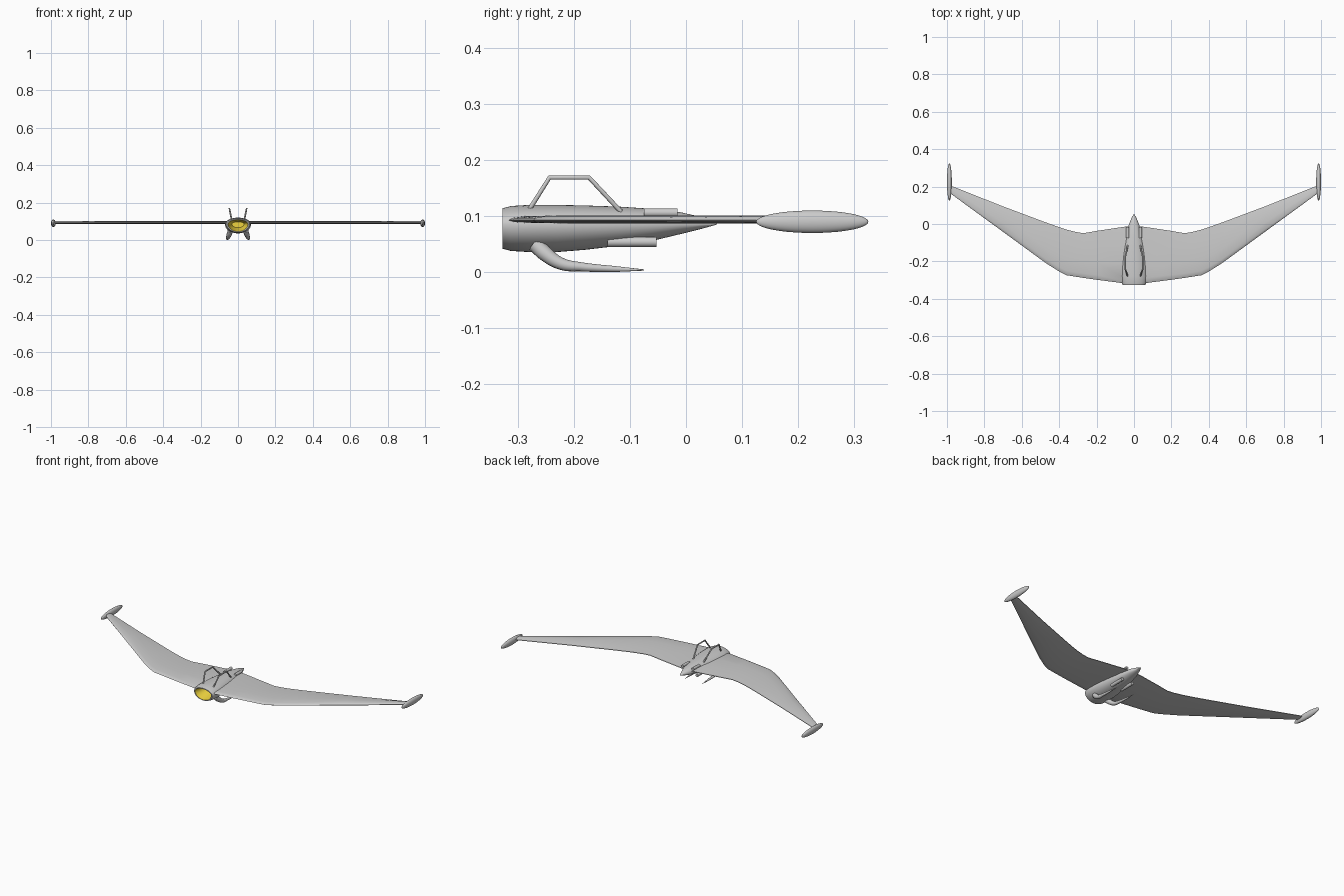
import bpy, bmesh
from math import sin, cos, pi, radians

if "Cube" in bpy.data.objects:
    bpy.data.objects.remove(bpy.data.objects["Cube"])


def finish(ob, angle=35):
    bpy.ops.object.select_all(action='DESELECT')
    ob.select_set(True)
    bpy.context.view_layer.objects.active = ob
    bpy.ops.object.shade_smooth_by_angle(angle=radians(angle))
    return ob


def loft(name, rings, cap=(True, True), mirror=False, angle=35, flip=False):
    bm = bmesh.new()
    rows = [[bm.verts.new(p) for p in r] for r in rings]
    n = len(rows[0])
    for a, b in zip(rows, rows[1:]):
        for i in range(n):
            bm.faces.new((a[i], a[(i + 1) % n], b[(i + 1) % n], b[i]))
    if cap[0]:
        bm.faces.new(rows[0][::-1])
    if cap[1]:
        bm.faces.new(rows[-1])
    bmesh.ops.recalc_face_normals(bm, faces=bm.faces)
    if flip:
        bmesh.ops.reverse_faces(bm, faces=bm.faces)
    me = bpy.data.meshes.new(name)
    bm.to_mesh(me)
    bm.free()
    ob = bpy.data.objects.new(name, me)
    bpy.context.collection.objects.link(ob)
    if mirror:
        ob.modifiers.new("mirror", 'MIRROR').use_axis[0] = True
    return finish(ob, angle)


def hull_ring(y, w, top, bottom, zc=0.085, n=40):
    # upper and lower half ellipses sharing one waterline
    ring = []
    for i in range(n):
        a = 2 * pi * i / n
        h = (top - zc) if sin(a) >= 0 else (zc - bottom)
        ring.append((w * cos(a), y, zc + h * sin(a)))
    return ring


def tube(name, points, bezier=False):
    # points are (x, y, z, radius)
    cu = bpy.data.curves.new(name, 'CURVE')
    cu.dimensions = '3D'
    cu.bevel_depth = 1.0
    cu.bevel_resolution = 4
    cu.use_fill_caps = True
    sp = cu.splines.new('BEZIER' if bezier else 'POLY')
    pts = sp.bezier_points if bezier else sp.points
    pts.add(len(points) - 1)
    for p, (x, y, z, r) in zip(pts, points):
        p.co = (x, y, z) if bezier else (x, y, z, 1)
        p.radius = r
        if bezier:
            p.handle_left_type = p.handle_right_type = 'AUTO'
    ob = bpy.data.objects.new(name, cu)
    bpy.context.collection.objects.link(ob)
    bpy.ops.object.select_all(action='DESELECT')
    ob.select_set(True)
    bpy.context.view_layer.objects.active = ob
    bpy.ops.object.convert(target='MESH')
    return finish(bpy.context.view_layer.objects.active, 40)


# Fuselage shell: (y, half width, top, bottom)
hull = [(-0.327, 0.053, 0.109, 0.046), (-0.327, 0.060, 0.114, 0.042),
        (-0.312, 0.066, 0.118, 0.038), (-0.28, 0.070, 0.120, 0.036),
        (-0.23, 0.069, 0.120, 0.036), (-0.18, 0.064, 0.119, 0.040),
        (-0.12, 0.055, 0.117, 0.047), (-0.06, 0.043, 0.113, 0.056),
        (-0.01, 0.030, 0.107, 0.068), (0.03, 0.014, 0.098, 0.078),
        (0.055, 0.001, 0.088, 0.085)]
loft("fuselage", [hull_ring(*s) for s in hull], cap=(False, True))

# Yellow intake lining
duct = [(-0.327, 0.053, 0.109, 0.046), (-0.30, 0.047, 0.105, 0.052),
        (-0.25, 0.032, 0.098, 0.066)]
lining = loft("intake_lining", [hull_ring(*s) for s in duct],
              cap=(False, True), flip=True)
mat = bpy.data.materials.new("yellow")
mat.diffuse_color = (0.85, 0.65, 0.05, 1)
mat.use_nodes = True
mat.node_tree.nodes["Principled BSDF"].inputs["Base Color"].default_value = mat.diffuse_color
lining.data.materials.append(mat)

# Swept wings: (x, leading y, trailing y) with a thin rounded section
section = [(0, 0.093), (0.03, 0.097), (0.1, 0.100), (0.35, 0.1015), (0.7, 0.100),
           (1, 0.095), (1, 0.092), (0.7, 0.0875), (0.35, 0.087), (0.1, 0.088),
           (0.03, 0.0895)]
plan = [(0.02, -0.15, -0.012), (0.055, -0.317, -0.015), (0.20, -0.298, -0.037),
        (0.27, -0.288, -0.049), (0.31, -0.282, -0.043), (0.36, -0.274, -0.030),
        (0.40, -0.254, -0.017), (0.47, -0.210, 0.008), (0.70, -0.042, 0.094),
        (0.985, 0.166, 0.207)]
loft("wings", [[(x, le + t * (te - le), z) for t, z in section]
               for x, le, te in plan], mirror=True, angle=40)

for s, side in ((-1, "left"), (1, "right")):
    # Wing tip pod
    bpy.ops.mesh.primitive_uv_sphere_add(segments=32, ring_count=20,
                                         location=(s * 0.987, 0.225, 0.09))
    pod = bpy.context.object
    pod.name = side + "_tip_pod"
    pod.scale = (0.013, 0.1, 0.02)
    finish(pod)

    # Top rail
    r = 0.0042
    tube(side + "_top_rail", [(s * 0.034, -0.279, 0.112, r), (s * 0.046, -0.243, 0.169, r),
                              (s * 0.046, -0.173, 0.169, r), (s * 0.034, -0.116, 0.108, r)])

    # Curved landing skid
    tube(side + "_skid", [(s * 0.040, -0.268, 0.050, 0.015), (s * 0.046, -0.252, 0.034, 0.014),
                          (s * 0.053, -0.222, 0.015, 0.011), (s * 0.056, -0.185, 0.0095, 0.008),
                          (s * 0.057, -0.13, 0.006, 0.0055), (s * 0.057, -0.075, 0.004, 0.0012)],
         bezier=True)

    # Upper and lower tail nozzles
    for part, z, y0, y1, rr in (("upper", 0.106, -0.075, -0.015, 0.008),
                                ("lower", 0.054, -0.14, -0.053, 0.009)):
        bpy.ops.mesh.primitive_cylinder_add(vertices=24, radius=rr, depth=y1 - y0,
                                            location=(s * 0.034, (y0 + y1) / 2, z),
                                            rotation=(pi / 2, 0, 0))
        nozzle = bpy.context.object
        nozzle.name = side + "_" + part + "_nozzle"
        finish(nozzle)
